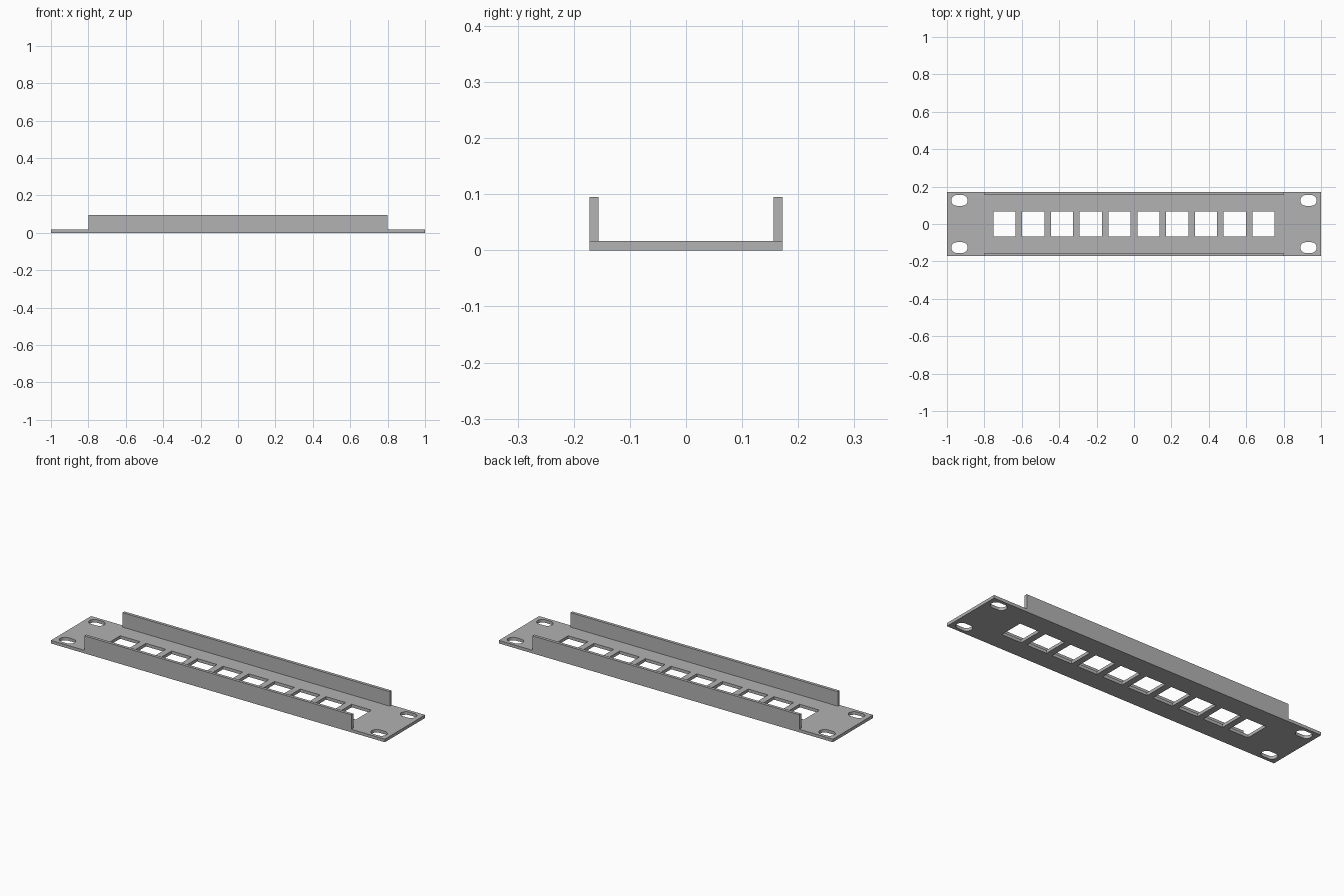
import bpy
import math

cube = bpy.data.objects.get("Cube")
if cube:
    bpy.data.objects.remove(cube, do_unlink=True)

HALF_DEPTH = 0.172
THICK = 0.0165
HEIGHT = 0.095
FLANGE_HALF = 0.8
PITCH = 0.154

grey = bpy.data.materials.new("plain_grey")
grey.use_nodes = True
colour = (0.445, 0.445, 0.445, 1)
grey.diffuse_color = colour
grey.node_tree.nodes["Principled BSDF"].inputs["Base Color"].default_value = colour


def rectangle(cx, cy, hx, hy):
    return [(cx + sx * hx, cy + sy * hy)
            for sx, sy in ((-1, -1), (1, -1), (1, 1), (-1, 1))]


def slot(cx, cy, straight, radius, steps=16):
    points = []
    for side in (1, -1):
        for i in range(steps + 1):
            a = math.pi * (i / steps - 0.5)
            points.append((cx + side * (straight + radius * math.cos(a)),
                           cy + side * radius * math.sin(a)))
    return points


def extruded(name, outlines, z0, z1):
    """Fill nested outlines, holes included, and extrude them from z0 to z1."""
    curve = bpy.data.curves.new(name + "_outline", "CURVE")
    curve.dimensions = "2D"
    curve.fill_mode = "BOTH"
    curve.extrude = (z1 - z0) / 2
    for outline in outlines:
        spline = curve.splines.new("POLY")
        spline.points.add(len(outline) - 1)
        for point, (x, y) in zip(spline.points, outline):
            point.co = (x, y, 0, 1)
        spline.use_cyclic_u = True
    helper = bpy.data.objects.new(name + "_helper", curve)
    bpy.context.collection.objects.link(helper)
    bpy.context.view_layer.update()
    graph = bpy.context.evaluated_depsgraph_get()
    mesh = bpy.data.meshes.new_from_object(helper.evaluated_get(graph))
    bpy.data.objects.remove(helper, do_unlink=True)
    bpy.data.curves.remove(curve)
    mesh.name = name
    mesh.materials.clear()
    mesh.materials.append(grey)
    mesh.shade_flat()
    obj = bpy.data.objects.new(name, mesh)
    obj.location.z = (z0 + z1) / 2
    bpy.context.collection.objects.link(obj)
    return obj


# Face plate with a row of ten windows and four mounting slots
outlines = [rectangle(0, 0, 1, HALF_DEPTH)]
outlines += [rectangle((i - 4.5) * PITCH, 0, 0.0595, 0.067) for i in range(10)]
outlines += [slot(sx * 0.933, sy * 0.126, 0.015, 0.0285)
             for sx in (-1, 1) for sy in (-1, 1)]
extruded("face_plate", outlines, 0, THICK)

# Upright flanges along the long edges
for name, side in (("front_flange", -1), ("back_flange", 1)):
    strip = rectangle(0, side * (HALF_DEPTH - THICK / 2), FLANGE_HALF, THICK / 2)
    extruded(name, [strip], THICK, HEIGHT)
